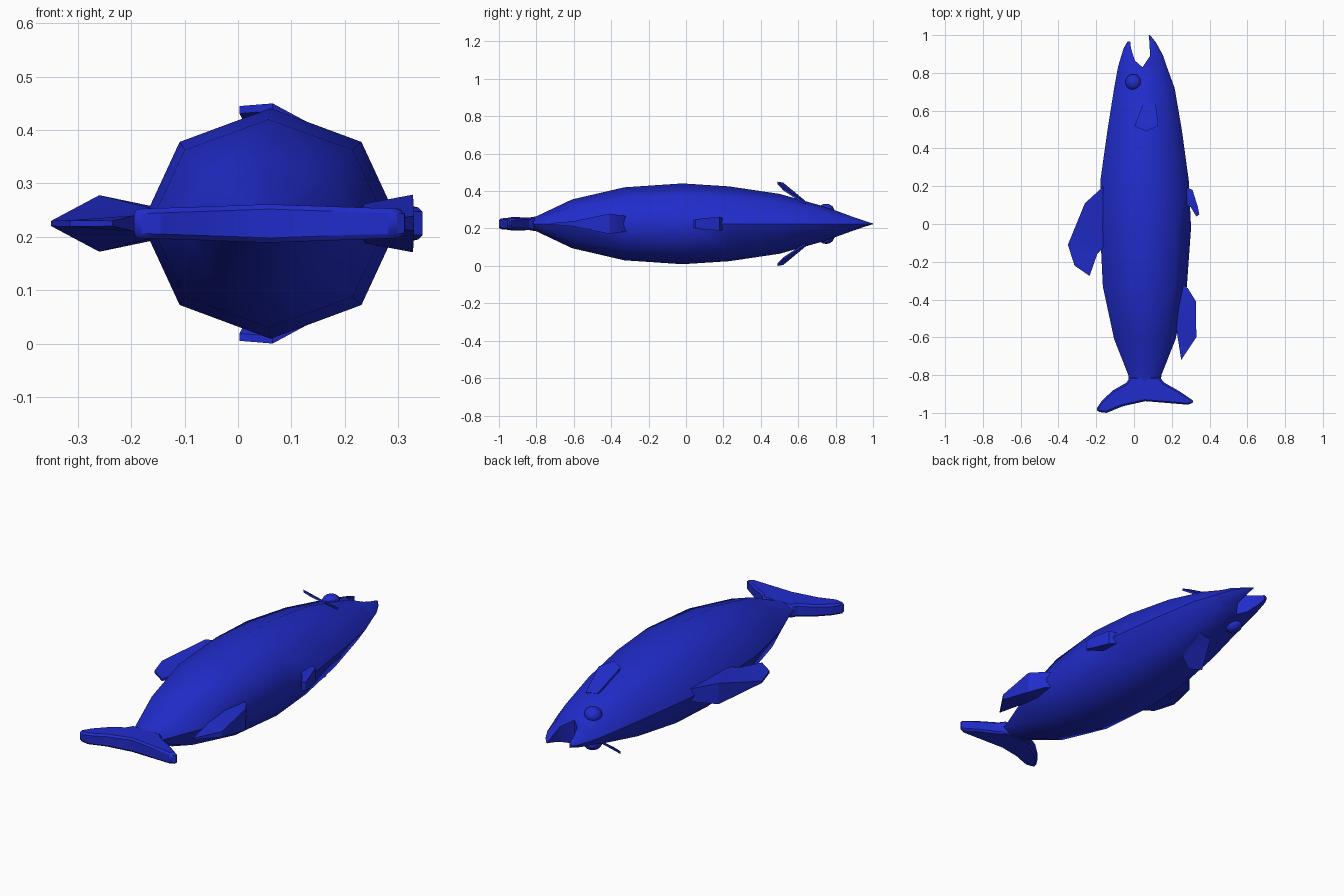
import bpy, bmesh
from math import sin, cos, pi, radians

if "Cube" in bpy.data.objects:
    bpy.data.objects.remove(bpy.data.objects["Cube"])

ZC = 0.225  # height of the fish's middle plane
blue = bpy.data.materials.new("blue")
blue.diffuse_color = (0.015, 0.025, 0.6, 1)
blue.use_nodes = True
blue.node_tree.nodes["Principled BSDF"].inputs["Base Color"].default_value = blue.diffuse_color


def finish(bm, name, angle):
    bmesh.ops.recalc_face_normals(bm, faces=bm.faces)
    me = bpy.data.meshes.new(name)
    bm.to_mesh(me)
    bm.free()
    ob = bpy.data.objects.new(name, me)
    bpy.context.collection.objects.link(ob)
    me.materials.append(blue)
    bpy.ops.object.select_all(action='DESELECT')
    bpy.context.view_layer.objects.active = ob
    ob.select_set(True)
    bpy.ops.object.shade_smooth_by_angle(angle=radians(angle))
    return ob


def loft(name, rings, angle):
    """Skin a list of equal-length point rings and cap both ends."""
    bm = bmesh.new()
    loops = [[bm.verts.new(p) for p in r] for r in rings]
    for a, b in zip(loops, loops[1:]):
        for i in range(len(a)):
            j = (i + 1) % len(a)
            bm.faces.new((a[i], a[j], b[j], b[i]))
    caps = [bm.faces.new(loops[0]), bm.faces.new(loops[-1])]
    bmesh.ops.recalc_face_normals(bm, faces=bm.faces)
    bmesh.ops.triangulate(bm, faces=caps)
    return finish(bm, name, angle)


def arc(y, x, w, h, count, start=0):
    return [(x + w * sin(start + i * pi / 4), y, ZC + h * cos(start + i * pi / 4))
            for i in range(count)]


def fin(name, pts, flip=1):
    """Fin from outline points (x, y, height off mid plane, half thickness)."""
    rings = [[(x, y, ZC + flip * (z + s * t)) for x, y, z, t in pts] for s in (-1, 1)]
    return loft(name, rings, 20)


# Octagonal body: y, left x, right x, half height
stations = [(-0.86, -0.03, 0.14, 0.03), (-0.80, -0.03, 0.145, 0.04),
            (-0.61, -0.105, 0.22, 0.13), (-0.33, -0.165, 0.28, 0.195),
            (-0.02, -0.18, 0.302, 0.216), (0.23, -0.178, 0.29, 0.2),
            (0.50, -0.14, 0.253, 0.16), (0.72, -0.105, 0.215, 0.098),
            (0.83, -0.085, 0.175, 0.06)]
loft("body", [arc(y, (a + b) / 2, (b - a) / 2, h, 8) for y, a, b, h in stations], 50)

# Open mouth: two half-octagon jaws (y, inner x, outer x, half height)
jaws = {
    "upper_jaw": [(0.83, 0.045, -0.085, 0.06), (0.865, 0.005, -0.075, 0.046),
                  (0.93, -0.016, -0.055, 0.024), (0.965, -0.02, -0.035, 0.012)],
    "lower_jaw": [(0.83, 0.045, 0.175, 0.06), (0.89, 0.085, 0.155, 0.038),
                  (0.96, 0.082, 0.117, 0.014), (1.0, 0.078, 0.085, 0.002)]}
for name, rows in jaws.items():
    loft(name, [arc(y, i, o - i, h, 5) for y, i, o, h in rows], 50)

# Tail fin
tail = [(-0.02, -0.81), (-0.04, -0.84), (-0.11, -0.88), (-0.17, -0.935),
        (-0.20, -0.98), (-0.19, -0.995), (-0.145, -1.0), (-0.06, -0.965),
        (0.06, -0.938), (0.29, -0.957), (0.32, -0.94), (0.24, -0.885),
        (0.16, -0.84), (0.135, -0.81)]
ob = fin("tail_fin", [(x, y, 0, 0.036 - 0.035 * abs(x - 0.06)) for x, y in tail])
bev = ob.modifiers.new("edge", 'BEVEL')
bev.width = 0.01
bev.segments = 1

# Back and belly fins, thick in front and thin behind
fin("back_fin", [(-0.15, 0.21, 0, 0.03), (-0.26, 0.11, 0, 0.053),
                 (-0.35, -0.11, 0, 0.005), (-0.315, -0.22, 0, 0.006),
                 (-0.235, -0.275, 0, 0.005), (-0.195, -0.16, 0, 0.015),
                 (-0.15, -0.11, 0, 0.025)])
fin("rear_belly_fin", [(0.26, -0.32, 0, 0.042), (0.285, -0.34, 0, 0.044),
                       (0.328, -0.41, 0, 0.054), (0.33, -0.6, 0, 0.014),
                       (0.25, -0.72, 0, 0.004), (0.225, -0.56, 0, 0.014),
                       (0.2, -0.45, 0, 0.03)])
fin("front_belly_fin", [(0.27, 0.2, 0, 0.03), (0.31, 0.18, 0, 0.036),
                        (0.338, 0.09, 0, 0.03), (0.346, 0.05, 0, 0.022),
                        (0.33, 0.04, 0, 0.022), (0.3, 0.09, 0, 0.03),
                        (0.27, 0.1, 0, 0.03)])

# Side fins and eyes, one on each flank
for side, s in (("left", 1), ("right", -1)):
    fin("side_fin_" + side,
        [(0.05, 0.64, 0.115, 0.006), (0.115, 0.64, 0.105, 0.006),
         (0.128, 0.52, 0.185, 0.006), (0.065, 0.49, 0.218, 0.007),
         (0.003, 0.52, 0.213, 0.007)], s)
    bpy.ops.mesh.primitive_uv_sphere_add(
        segments=16, ring_count=8, location=(-0.005, 0.752, ZC + s * 0.074),
        rotation=(-s * 0.2, -s * 0.3, 0))
    eye = bpy.context.object
    eye.name = "eye_" + side
    eye.scale = (0.042, 0.042, 0.032)
    eye.data.materials.append(blue)
    bpy.ops.object.shade_smooth_by_angle(angle=radians(40))
